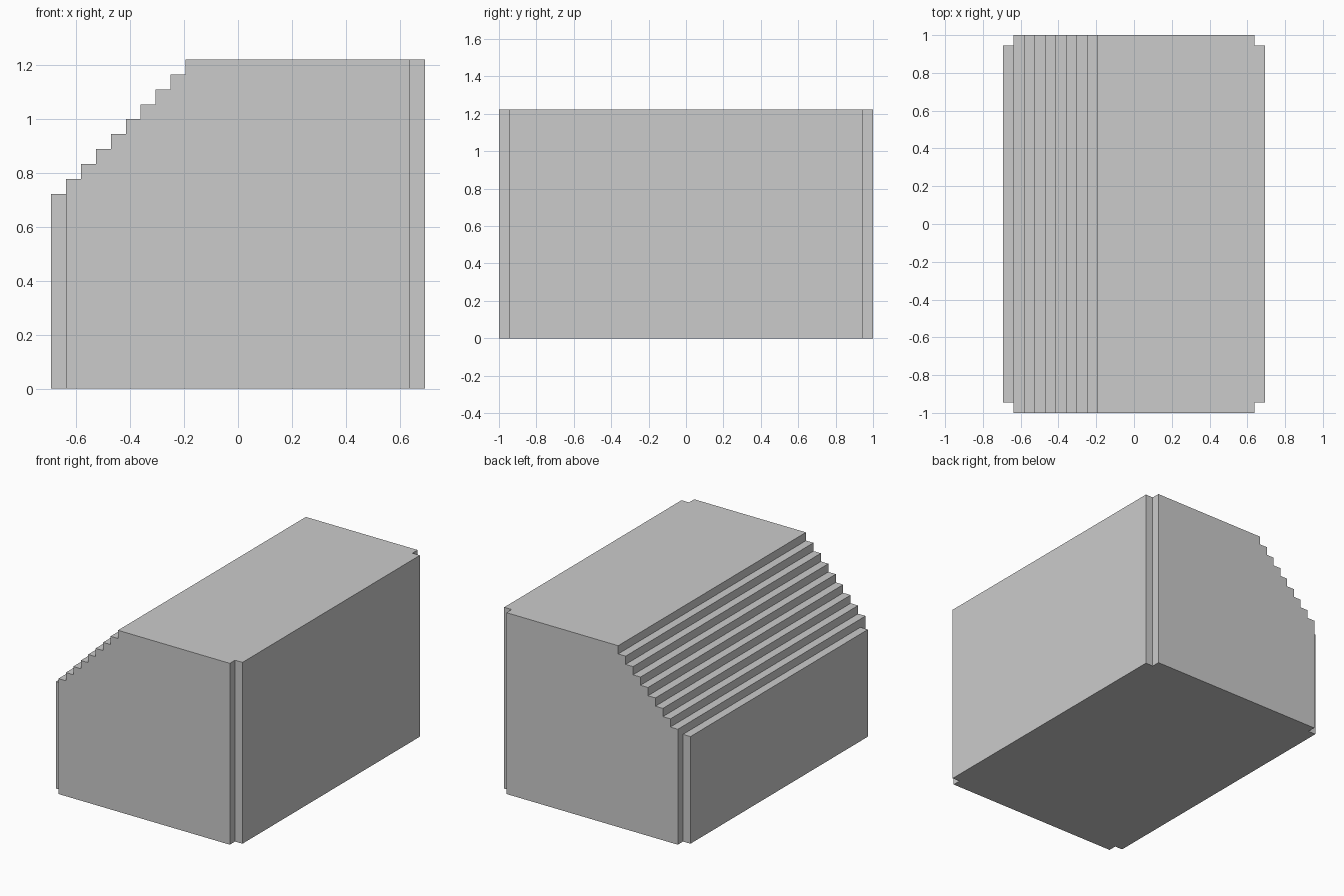
import bpy, bmesh
from mathutils import Matrix

if "Cube" in bpy.data.objects:
    bpy.data.objects.remove(bpy.data.objects["Cube"])

U = 1 / 18                      # one step / notch size
HX, HY, H = 12.5 * U, 1.0, 22 * U
STEPS = 9


def make_object(name, bm):
    bmesh.ops.recalc_face_normals(bm, faces=bm.faces)
    mesh = bpy.data.meshes.new(name)
    bm.to_mesh(mesh)
    bm.free()
    obj = bpy.data.objects.new(name, mesh)
    bpy.context.collection.objects.link(obj)
    return obj


# Block with a stepped left shoulder, extruded along y
profile = [(-HX, 0), (HX, 0), (HX, H)]
for i in range(STEPS, 0, -1):
    x = -HX + i * U
    profile += [(x, H - (STEPS - i) * U), (x, H - (STEPS - i + 1) * U)]
profile.append((-HX, H - STEPS * U))

bm = bmesh.new()
face = bm.faces.new([bm.verts.new((x, -HY, z)) for x, z in profile])
ext = bmesh.ops.extrude_face_region(bm, geom=[face], use_keep_orig=True)
bmesh.ops.translate(bm, vec=(0, 2 * HY, 0),
                    verts=[v for v in ext["geom"] if isinstance(v, bmesh.types.BMVert)])
body = make_object("stepped_block", bm)

# Square notches down the four vertical corners
bm = bmesh.new()
for sx in (-1, 1):
    for sy in (-1, 1):
        bmesh.ops.create_cube(bm, size=1, matrix=Matrix.Translation((sx * HX, sy * HY, H / 2))
                              @ Matrix.Diagonal((2 * U, 2 * U, H + 1, 1)))
cutter = make_object("corner_notch_cutter", bm)
cutter.hide_render = True
cutter.display_type = 'WIRE'

mod = body.modifiers.new("corner_notches", 'BOOLEAN')
mod.operation = 'DIFFERENCE'
mod.solver = 'EXACT'
mod.object = cutter
bpy.context.view_layer.objects.active = body
bpy.ops.object.modifier_apply(modifier=mod.name)
bpy.data.objects.remove(cutter)
